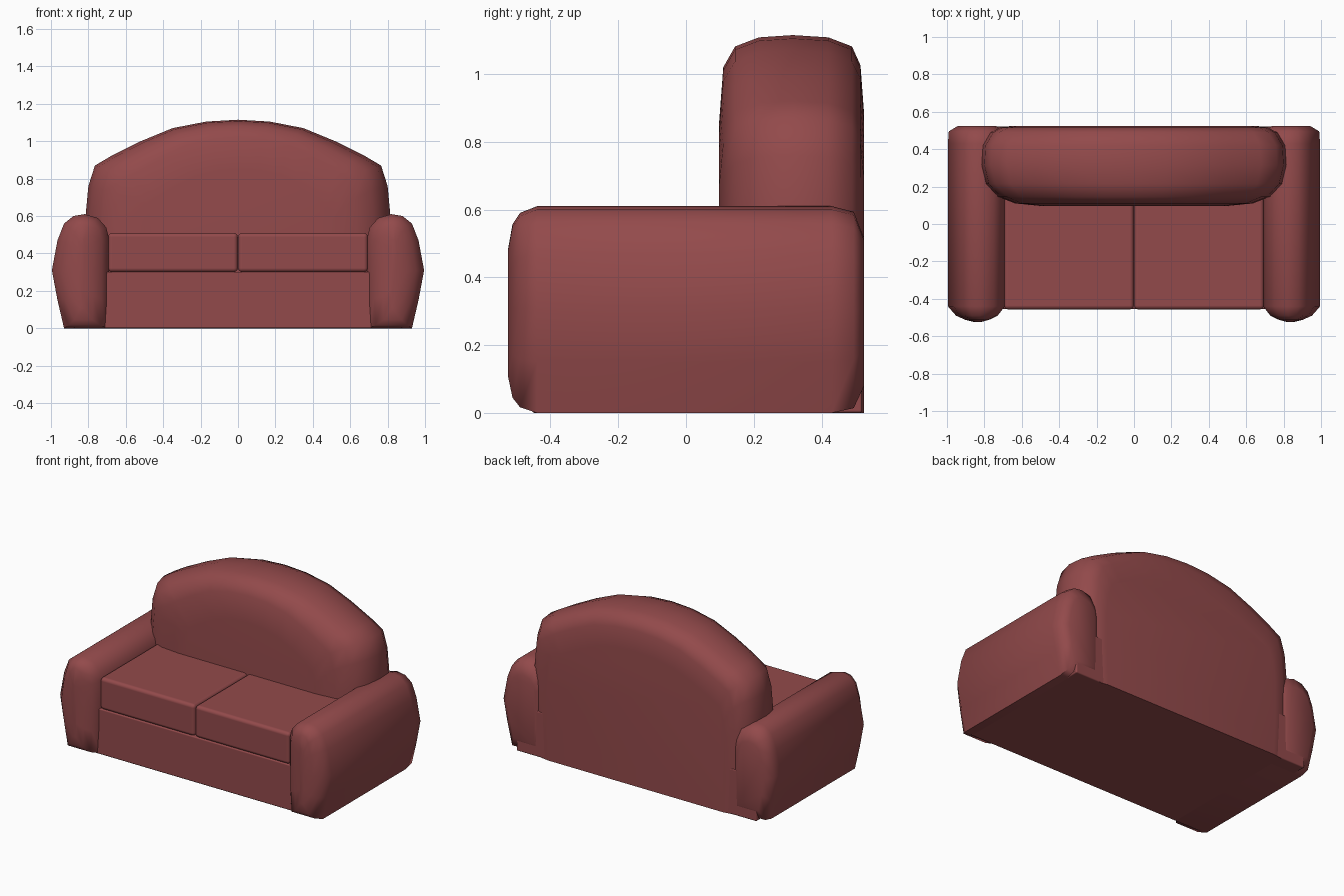
import bpy, bmesh, math

if "Cube" in bpy.data.objects:
    bpy.data.objects.remove(bpy.data.objects["Cube"])

fabric = bpy.data.materials.new("red_fabric")
fabric.diffuse_color = (0.29, 0.068, 0.07, 1)
fabric.use_nodes = True
fabric.node_tree.nodes["Principled BSDF"].inputs["Base Color"].default_value = fabric.diffuse_color


def finish(name, bm, angle, bevel=0):
    bmesh.ops.recalc_face_normals(bm, faces=bm.faces)
    mesh = bpy.data.meshes.new(name)
    bm.to_mesh(mesh)
    bm.free()
    mesh.materials.append(fabric)
    ob = bpy.data.objects.new(name, mesh)
    bpy.context.collection.objects.link(ob)
    bpy.ops.object.select_all(action='DESELECT')
    ob.select_set(True)
    bpy.context.view_layer.objects.active = ob
    bpy.ops.object.shade_smooth_by_angle(angle=math.radians(angle))
    if bevel:
        mod = ob.modifiers.new("soft_edges", 'BEVEL')
        mod.width, mod.segments = bevel, 3
        mod.harden_normals = True
    return ob


def loft(name, profile, rings, cx, cz, side=1):
    """Sweep an xz profile along y; each ring is (y, x scale, z scale)."""
    bm = bmesh.new()
    loops = [[bm.verts.new((side * (cx + (x - cx) * sx), y, cz + (z - cz) * sz))
              for x, z in profile] for y, sx, sz in rings]
    n = len(profile)
    for a, b in zip(loops, loops[1:]):
        for i in range(n):
            j = (i + 1) % n
            bm.faces.new((a[i], a[j], b[j], b[i]))
    bm.faces.new(loops[0])
    bm.faces.new(loops[-1])
    return finish(name, bm, 60)


def box(name, lo, hi, bevel):
    bm = bmesh.new()
    bmesh.ops.create_cube(bm, size=1)
    for v in bm.verts:
        v.co = [(a + b) / 2 + c * (b - a) for a, b, c in zip(lo, hi, v.co)]
    return finish(name, bm, 40, bevel)


# Base under the seat
box("base", (-0.88, -0.455, 0), (0.88, 0.52, 0.302), 0.008)

# Bulging arms with domed fronts, and the two seat cushions
arm_profile = [(0.93, 0), (0.965, 0.15), (0.995, 0.31), (0.965, 0.47), (0.93, 0.56),
               (0.88, 0.6), (0.82, 0.61), (0.75, 0.59), (0.705, 0.54), (0.69, 0.48),
               (0.69, 0.3), (0.69, 0.15), (0.70, 0)]
arm_rings = [(-0.525, 0.1, 0.62), (-0.512, 0.42, 0.84), (-0.49, 0.73, 0.94),
             (-0.44, 1, 1), (0.43, 1, 1), (0.495, 0.97, 0.95), (0.525, 0.66, 0.72)]
for side, label in ((-1, "left"), (1, "right")):
    loft(label + "_arm", arm_profile, arm_rings, 0.835, 0.28, side)
    x0, x1 = sorted((side * 0.001, side * 0.695))
    box(label + "_cushion", (x0, -0.457, 0.3), (x1, 0.2, 0.51), 0.022)

# Arched backrest, pillowed towards its front and rear faces
half = [(0.80, 0), (0.815, 0.3), (0.815, 0.6), (0.80, 0.76), (0.765, 0.87), (0.68, 0.92),
        (0.52, 1.0), (0.35, 1.07), (0.17, 1.105)]
back_profile = half + [(0, 1.115)] + [(-x, z) for x, z in reversed(half)]
back_rings = [(0.097, 0.62, 0.76), (0.11, 0.78, 0.915), (0.145, 0.89, 0.97),
              (0.215, 0.97, 0.994), (0.315, 1, 1), (0.42, 0.992, 0.994),
              (0.49, 0.94, 0.97), (0.515, 0.88, 0.92), (0.525, 0.8, 0.8)]
loft("backrest", back_profile, back_rings, 0, 0)
